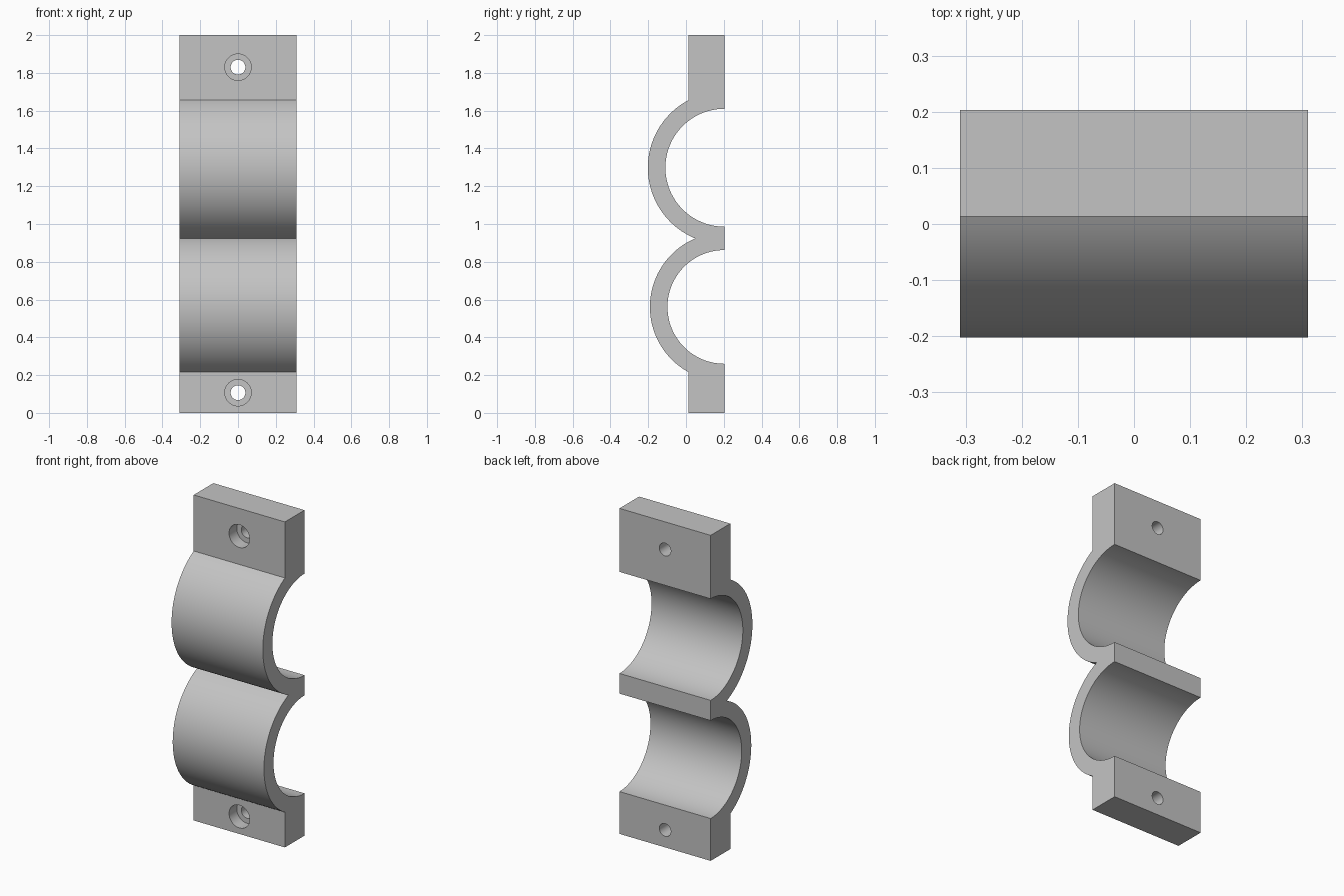
import bpy, bmesh
from math import sin, cos, asin, acos, pi, sqrt

if "Cube" in bpy.data.objects:
    bpy.data.objects.remove(bpy.data.objects["Cube"], do_unlink=True)

HALF_W = 0.31             # half width along x
BACK, FRONT = 0.203, 0.013  # y of the flange faces
UPPER = dict(z=1.298, inner=0.312, outer=0.405)
LOWER = dict(z=0.561, inner=0.301, outer=0.394)

grey = bpy.data.materials.new("plain grey")
grey.use_nodes = True
colour = (0.55, 0.55, 0.55, 1)
grey.diffuse_color = colour
grey.node_tree.nodes["Principled BSDF"].inputs["Base Color"].default_value = colour


def arc(ring, key, start, end, steps=56):
    """Points (y, z) on a ring; angle is measured up from the -y direction."""
    r = ring[key]
    return [(BACK - r * cos(a), ring["z"] + r * sin(a))
            for a in (start + (end - start) * i / steps for i in range(steps + 1))]


def finish(bm, name):
    bmesh.ops.recalc_face_normals(bm, faces=bm.faces)
    mesh = bpy.data.meshes.new(name)
    bm.to_mesh(mesh)
    bm.free()
    obj = bpy.data.objects.new(name, mesh)
    bpy.context.collection.objects.link(obj)
    mesh.materials.append(grey)
    return obj


# Angles where the outer arcs meet the flanges and each other
flange_upper = acos((BACK - FRONT) / UPPER["outer"])
flange_lower = acos((BACK - FRONT) / LOWER["outer"])
gap = UPPER["z"] - LOWER["z"]
drop = (gap ** 2 + UPPER["outer"] ** 2 - LOWER["outer"] ** 2) / (2 * gap)
notch_upper = asin(drop / UPPER["outer"])
notch_lower = asin((gap - drop) / LOWER["outer"])

# Clamp side profile, extruded across the width
profile = [(BACK, 2), (FRONT, 2)]
profile += arc(UPPER, "outer", flange_upper, -notch_upper)
profile += arc(LOWER, "outer", notch_lower, -flange_lower)[1:]
profile += [(FRONT, 0), (BACK, 0)]
profile += arc(LOWER, "inner", -pi / 2, pi / 2)
profile += arc(UPPER, "inner", -pi / 2, pi / 2)
bm = bmesh.new()
face = bm.faces.new([bm.verts.new((-HALF_W, y, z)) for y, z in profile])
extruded = bmesh.ops.extrude_face_region(bm, geom=[face])["geom"]
bmesh.ops.translate(bm, vec=(2 * HALF_W, 0, 0),
                    verts=[v for v in extruded if isinstance(v, bmesh.types.BMVert)])
clamp = finish(bm, "double_pipe_clamp")


def screw_hole(name, z, sides=48):
    """Stepped cutter: wide counterbore in front, narrow bore behind."""
    bm = bmesh.new()
    steps = [(0.07, FRONT - 0.05), (0.07, FRONT + 0.075),
             (0.039, FRONT + 0.075), (0.039, BACK + 0.05)]
    rings = [[bm.verts.new((r * cos(2 * pi * i / sides), y, z + r * sin(2 * pi * i / sides)))
              for i in range(sides)] for r, y in steps]
    for a, b in zip(rings, rings[1:]):
        for i in range(sides):
            j = (i + 1) % sides
            bm.faces.new((a[i], a[j], b[j], b[i]))
    bm.faces.new(rings[0])
    bm.faces.new(rings[-1])
    return finish(bm, name)


# Cut a counterbored screw hole in each flange
bpy.context.view_layer.objects.active = clamp
for name, z in (("upper_hole_cutter", 1.83), ("lower_hole_cutter", 0.107)):
    cutter = screw_hole(name, z)
    cut = clamp.modifiers.new(name, "BOOLEAN")
    cut.operation, cut.solver, cut.object = "DIFFERENCE", "EXACT", cutter
    bpy.ops.object.modifier_apply(modifier=cut.name)
    bpy.data.objects.remove(cutter, do_unlink=True)

# Smooth curved walls, crisp edges
bpy.ops.object.select_all(action="DESELECT")
clamp.select_set(True)
bpy.ops.object.shade_smooth_by_angle(angle=pi / 6)
